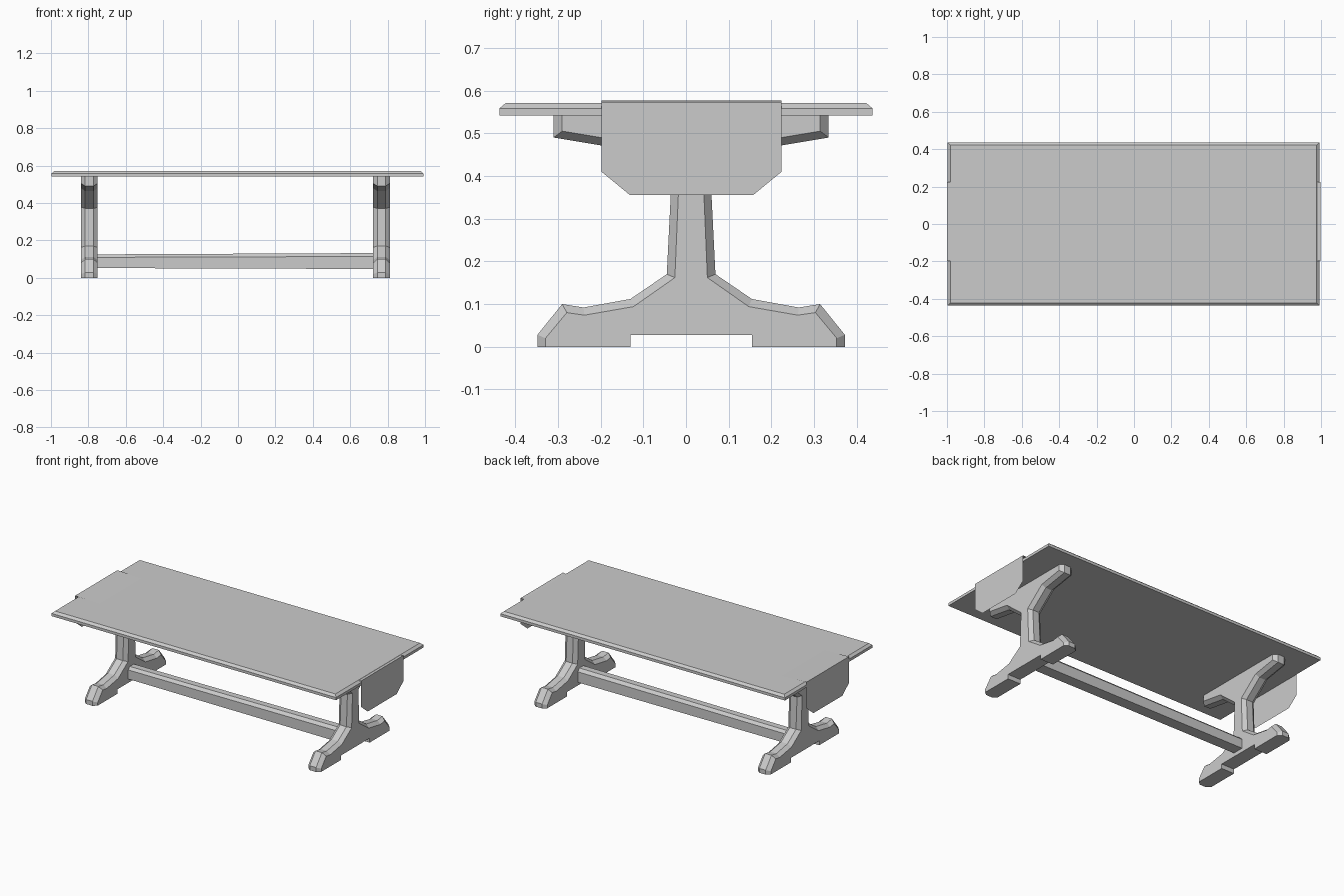
import bpy, bmesh

cube = bpy.data.objects.get("Cube")
if cube:
    bpy.data.objects.remove(cube, do_unlink=True)

grey = bpy.data.materials.new("plain grey")
grey.use_nodes = True
grey.diffuse_color = (0.6, 0.6, 0.6, 1)
grey.node_tree.nodes["Principled BSDF"].inputs["Base Color"].default_value = (0.6, 0.6, 0.6, 1)

MID_Y = 0.012  # centre line of the trestles


def finish(name, bm):
    bmesh.ops.recalc_face_normals(bm, faces=bm.faces)
    mesh = bpy.data.meshes.new(name)
    bm.to_mesh(mesh)
    bm.free()
    mesh.materials.append(grey)
    obj = bpy.data.objects.new(name, mesh)
    bpy.context.collection.objects.link(obj)
    return obj


def loft(name, rings):
    """Skin closed rings of equal length and cap both ends."""
    bm = bmesh.new()
    loops = [[bm.verts.new(p) for p in ring] for ring in rings]
    for a, b in zip(loops, loops[1:]):
        for i in range(len(a)):
            j = (i + 1) % len(a)
            bm.faces.new((a[i], a[j], b[j], b[i]))
    bm.faces.new(loops[0])
    bm.faces.new(loops[-1])
    return finish(name, bm)


def rectangle(x0, x1, y, z):
    return [(x0, -y, z), (x1, -y, z), (x1, y, z), (x0, y, z)]


# Table top with a chamfered upper edge
loft("table_top", [rectangle(-0.997, 0.991, 0.437, 0.541),
                   rectangle(-0.997, 0.991, 0.437, 0.558),
                   rectangle(-0.982, 0.976, 0.422, 0.571)])

# Trestle half profiles (distance from centre, height): silhouette and face
notch = [(0.142, 0.028), (0.142, 0)]
outer = notch + [(0.36, 0), (0.36, 0.028), (0.302, 0.1), (0.252, 0.092),
                 (0.142, 0.112), (0.057, 0.17), (0.047, 0.37),
                 (0.16, 0.463), (0.322, 0.49), (0.322, 0.541)]
inner = notch + [(0.341, 0), (0.341, 0.02), (0.291, 0.08), (0.25, 0.074),
                 (0.135, 0.094), (0.038, 0.162), (0.029, 0.378),
                 (0.152, 0.48), (0.302, 0.505), (0.302, 0.541)]


def trestle_ring(half, x):
    right = [(x, MID_Y + d, z) for d, z in half]
    left = [(x, MID_Y - d, z) for d, z in reversed(half)]
    return right + left


for name, cx in (("right_trestle", -0.795), ("left_trestle", 0.767)):
    loft(name, [trestle_ring(inner, cx - 0.045), trestle_ring(outer, cx - 0.022),
                trestle_ring(outer, cx + 0.022), trestle_ring(inner, cx + 0.045)])


# Stretcher beam with chamfered top edges, slightly deeper at one end
def beam_ring(x, bottom, shoulder, top):
    half = [(0.036, bottom), (0.036, shoulder), (0.02, top)]
    return ([(x, MID_Y + d, z) for d, z in half]
            + [(x, MID_Y - d, z) for d, z in reversed(half)])


loft("stretcher", [beam_ring(-0.77, 0.052, 0.109, 0.125),
                   beam_ring(0.74, 0.047, 0.114, 0.132)])

# Cloth runner: a thin sheet lying in the top and hanging over both ends
path = [(-1.0, 0.355, 0.144), (-1.0, 0.41, 0.211), (-1.0, 0.577, 0.211),
        (-0.8, 0.57, 0.211), (0.97, 0.569, 0.211), (0.998, 0.573, 0.211),
        (0.998, 0.41, 0.211), (0.998, 0.355, 0.144)]
bm = bmesh.new()
rows = [[bm.verts.new((x, 0.013 + s * w, z)) for s in (-1, 1)] for x, z, w in path]
for a, b in zip(rows, rows[1:]):
    bm.faces.new((a[0], a[1], b[1], b[0]))
finish("cloth_runner", bm)
